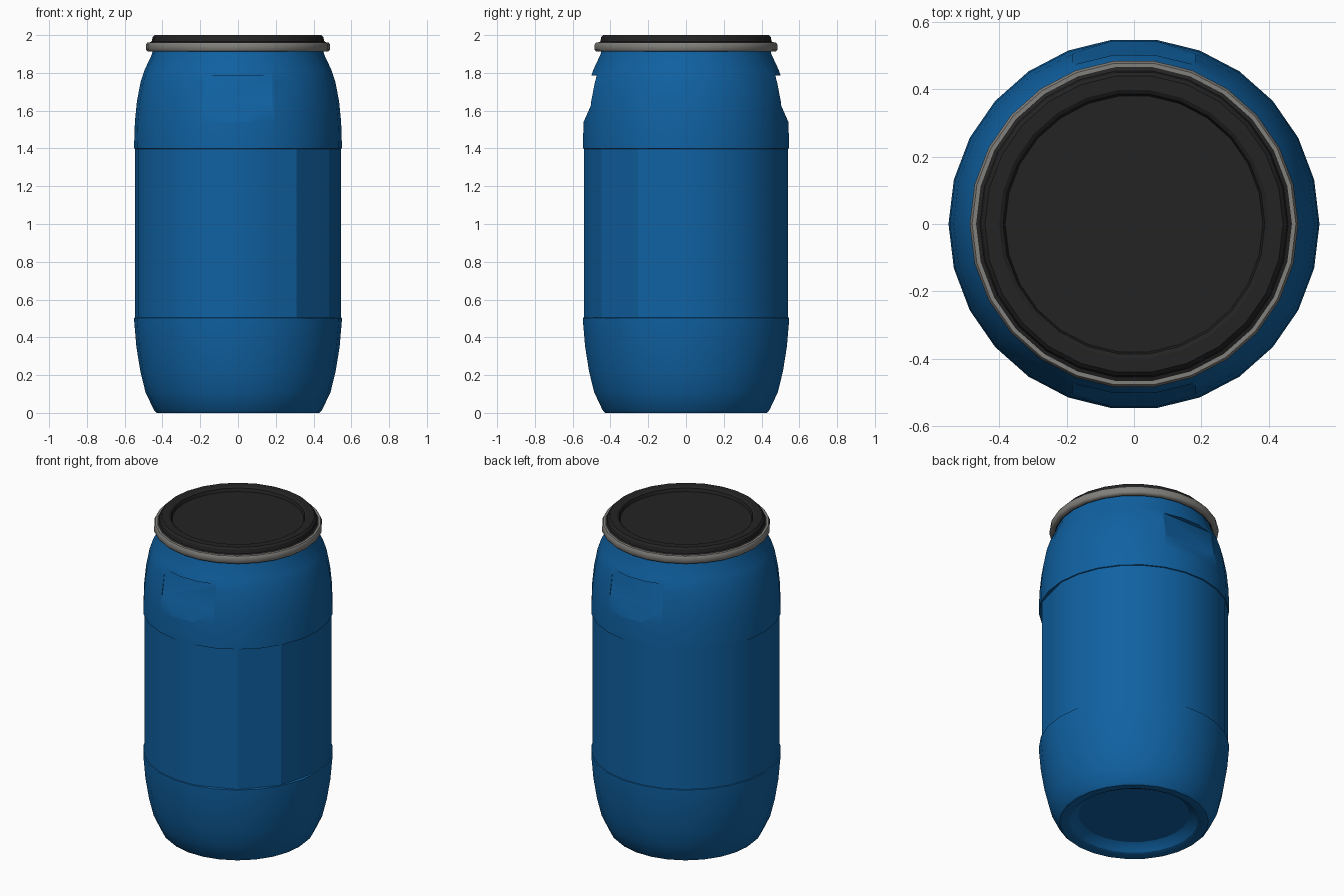
import bpy, bmesh, math

if "Cube" in bpy.data.objects:
    bpy.data.objects.remove(bpy.data.objects["Cube"])

SIDES = 26


def material(name, rgb):
    m = bpy.data.materials.new(name)
    m.diffuse_color = (*rgb, 1)
    m.use_nodes = True
    m.node_tree.nodes["Principled BSDF"].inputs["Base Color"].default_value = m.diffuse_color
    return m


blue = material("blue plastic", (0.005, 0.12, 0.36))
black = material("black plastic", (0.017, 0.017, 0.017))
steel = material("grey steel", (0.22, 0.215, 0.2))


def finish(name, bm, mat):
    bmesh.ops.recalc_face_normals(bm, faces=bm.faces)
    mesh = bpy.data.meshes.new(name)
    bm.to_mesh(mesh)
    bm.free()
    ob = bpy.data.objects.new(name, mesh)
    bpy.context.collection.objects.link(ob)
    if mat:
        mesh.materials.append(mat)
    return ob


def lathe(name, profile, mat, closed=False, shape=None):
    """Revolve (radius, z) points; ends are capped unless the loop is closed."""
    bm = bmesh.new()
    rings = []
    for r, z in profile:
        ring = []
        for i in range(SIDES):
            a = 2 * math.pi * i / SIDES
            rr = shape(r, z, i) if shape else r
            ring.append(bm.verts.new((rr * math.cos(a), rr * math.sin(a), z)))
        rings.append(ring)
    pairs = list(zip(rings, rings[1:]))
    if closed:
        pairs.append((rings[-1], rings[0]))
    else:
        bm.faces.new(rings[0])
        bm.faces.new(rings[-1])
    for a, b in pairs:
        for i in range(SIDES):
            j = (i + 1) % SIDES
            bm.faces.new((a[i], a[j], b[j], b[i]))
    return finish(name, bm, mat)


def smooth(ob, degrees=32):
    bpy.ops.object.select_all(action='DESELECT')
    ob.select_set(True)
    bpy.context.view_layer.objects.active = ob
    bpy.ops.object.shade_smooth_by_angle(angle=math.radians(degrees))


# Drum body with a slightly sunken waist, fluted on the front right
def flutes(r, z, i):
    return r - 0.013 if 0.49 < z < 1.41 and r < 0.546 and i in (21, 23, 25) else r


body = lathe("drum_body", [
    (0.32, 0.05), (0.345, 0.035), (0.37, 0.008), (0.39, 0.0), (0.43, 0.0),
    (0.445, 0.015), (0.49, 0.11), (0.517, 0.22), (0.538, 0.35), (0.55, 0.49),
    (0.55, 0.503), (0.544, 0.505), (0.544, 1.398), (0.55, 1.4), (0.55, 1.42),
    (0.546, 1.54), (0.535, 1.65), (0.515, 1.755), (0.495, 1.815),
    (0.455, 1.90), (0.45, 1.94)], blue, shape=flutes)

# Hand grips cut into the front and back
for side, label in ((-1, "front"), (1, "back")):
    bm = bmesh.new()
    outline = [(0.474, 1.785), (0.50, 1.635), (0.56, 1.50), (0.70, 1.50), (0.70, 1.785)]
    ends = [[bm.verts.new((x, side * y, z)) for y, z in outline] for x in (-0.183, 0.183)]
    for e in ends:
        bm.faces.new(e)
    for k in range(5):
        n = (k + 1) % 5
        bm.faces.new((ends[0][k], ends[0][n], ends[1][n], ends[1][k]))
    cutter = finish(label + "_grip_cutter", bm, None)
    cutter.hide_render = True
    mod = body.modifiers.new(label + "_grip", 'BOOLEAN')
    mod.operation = 'DIFFERENCE'
    mod.solver = 'EXACT'
    mod.object = cutter
    bpy.context.view_layer.objects.active = body
    bpy.ops.object.modifier_apply(modifier=mod.name)
    bpy.data.objects.remove(cutter)
smooth(body, 25)

# Lid with a raised rim and a sunken centre
lid = lathe("lid", [
    (0.44, 1.915), (0.473, 1.915), (0.475, 1.958), (0.457, 1.966), (0.452, 1.99),
    (0.442, 2.0), (0.40, 2.0), (0.388, 1.992), (0.382, 1.972)], black)
smooth(lid)

# Steel clamping band around the lid
band = lathe("clamp_band", [
    (0.462, 1.912), (0.478, 1.912), (0.487, 1.922), (0.487, 1.95),
    (0.48, 1.961), (0.468, 1.961)], steel, closed=True)
smooth(band, 50)
